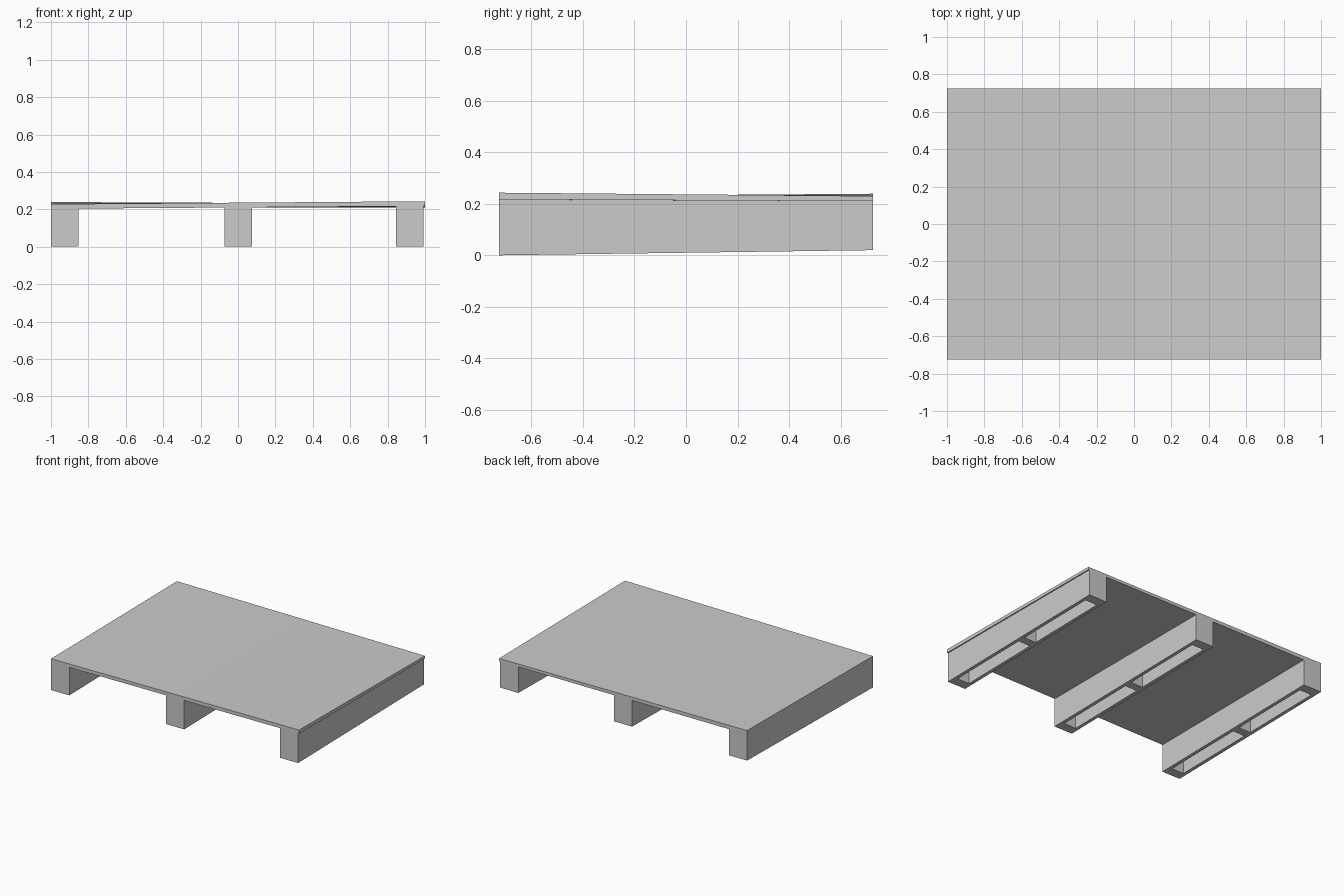
import bpy, bmesh

if "Cube" in bpy.data.objects:
    bpy.data.objects.remove(bpy.data.objects["Cube"])

HX, HY = 1.0, 0.725


def bilinear(fl, fr, br, bl):
    """Height function of a slightly warped rectangle given its four corner heights."""
    def z(x, y):
        u, v = (x + HX) / (2 * HX), (y + HY) / (2 * HY)
        return (fl * (1 - u) + fr * u) * (1 - v) + (bl * (1 - u) + br * u) * v
    return z


deck_top = bilinear(0.228, 0.243, 0.230, 0.239)
deck_under = bilinear(0.203, 0.217, 0.210, 0.210)
ground = bilinear(0.0, 0.0, 0.02, 0.02)


def board(name, xs, ys, low, high, holes=()):
    """Grid of cells between xs and ys, raised from low to high, leaving the hole cells open."""
    bm = bmesh.new()
    verts = [[bm.verts.new((x, y, low(x, y))) for y in ys] for x in xs]
    for i in range(len(xs) - 1):
        for j in range(len(ys) - 1):
            if (i, j) not in holes:
                bm.faces.new((verts[i][j], verts[i][j + 1],
                              verts[i + 1][j + 1], verts[i + 1][j]))
    res = bmesh.ops.extrude_face_region(bm, geom=bm.faces[:], use_keep_orig=True)
    for v in res["geom"]:
        if isinstance(v, bmesh.types.BMVert):
            v.co.z = high(v.co.x, v.co.y)
    bmesh.ops.recalc_face_normals(bm, faces=bm.faces[:])
    mesh = bpy.data.meshes.new(name)
    bm.to_mesh(mesh)
    bm.free()
    obj = bpy.data.objects.new(name, mesh)
    bpy.context.collection.objects.link(obj)
    return obj


# Deck sheet, slightly warped
board("deck", [-HX, 0, HX], [-HY, 0, HY], deck_under, deck_top)

# Three runners: side rails with end and middle blocks, open pockets between
WALL, END, MID = 0.025, 0.07, 0.03
for name, x0, x1 in (("left_runner", -1.0, -0.853),
                     ("middle_runner", -0.073, 0.074),
                     ("right_runner", 0.845, 0.992)):
    board(name, [x0, x0 + WALL, x1 - WALL, x1],
          [-HY, -HY + END, -MID, MID, HY - END, HY],
          ground, deck_under, holes={(1, 1), (1, 3)})
